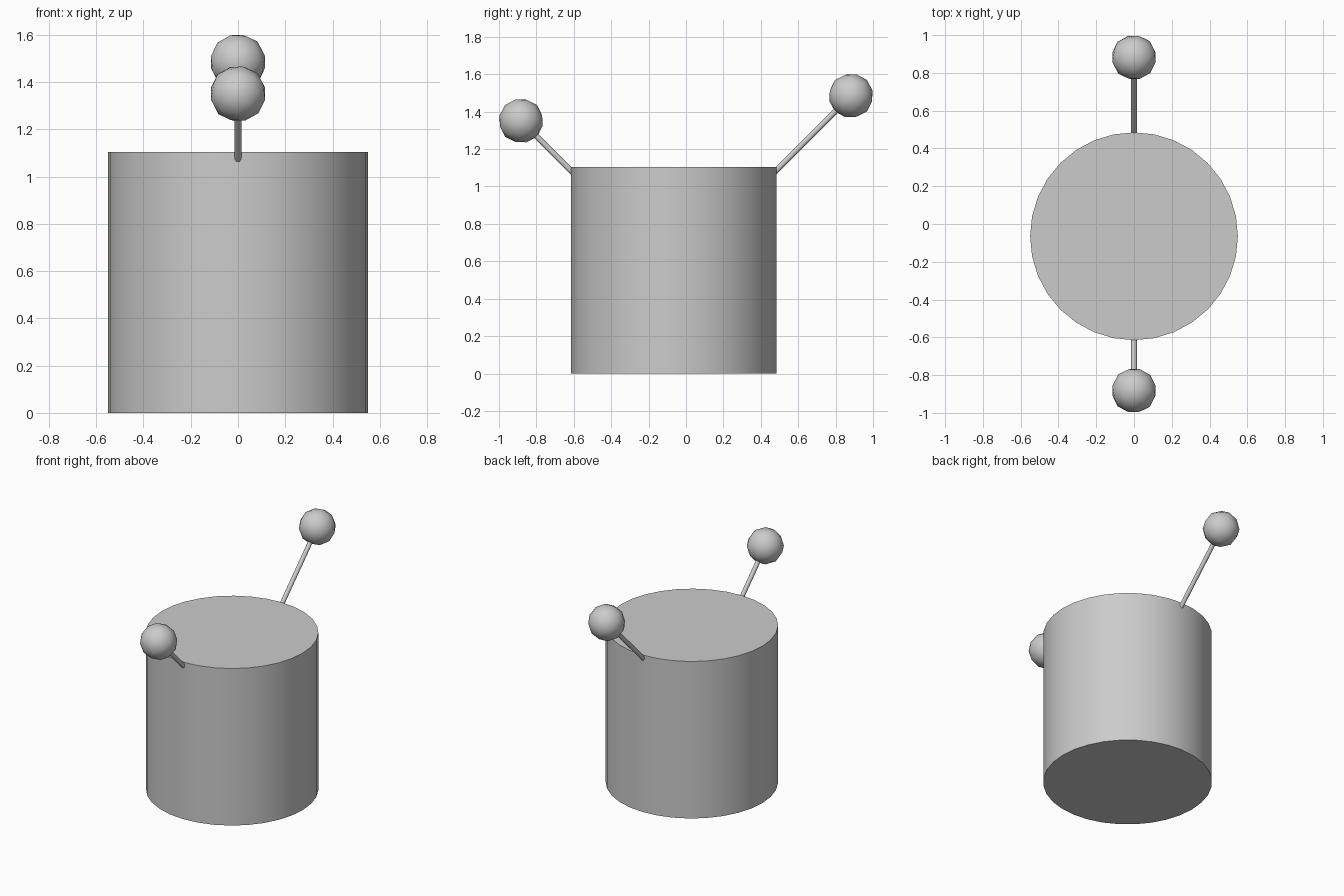
import bpy
from math import radians
from mathutils import Vector

if "Cube" in bpy.data.objects:
    bpy.data.objects.remove(bpy.data.objects["Cube"])

BODY_Y, BODY_R, BODY_H = -0.065, 0.55, 1.105


def finish(name):
    ob = bpy.context.object
    ob.name = name
    bpy.ops.object.shade_smooth_by_angle(angle=radians(40))
    return ob


def antenna(side, ball, root):
    ball, root = Vector(ball), Vector(root)
    axis = ball - root
    rot = axis.to_track_quat('Z', 'Y').to_euler()
    # thin stalk, leaning outward from the rim
    bpy.ops.mesh.primitive_cylinder_add(vertices=12, radius=0.015, depth=axis.length,
                                        location=(ball + root) / 2, rotation=rot)
    finish(side + "_stalk")
    # faceted-outline ball on the tip
    bpy.ops.mesh.primitive_ico_sphere_add(subdivisions=2, radius=0.12,
                                          location=ball, rotation=(radians(45 if side == "front" else -45), 0, 0))
    finish(side + "_ball")


# drum body
bpy.ops.mesh.primitive_cylinder_add(vertices=32, radius=BODY_R, depth=BODY_H,
                                    location=(0, BODY_Y, BODY_H / 2))
finish("body")

# two antennae on the front and back rim, the back one longer
antenna("front", (0, -0.882, 1.351), (0, -0.58, 1.049))
antenna("back", (0, 0.882, 1.485), (0, 0.45, 1.053))
